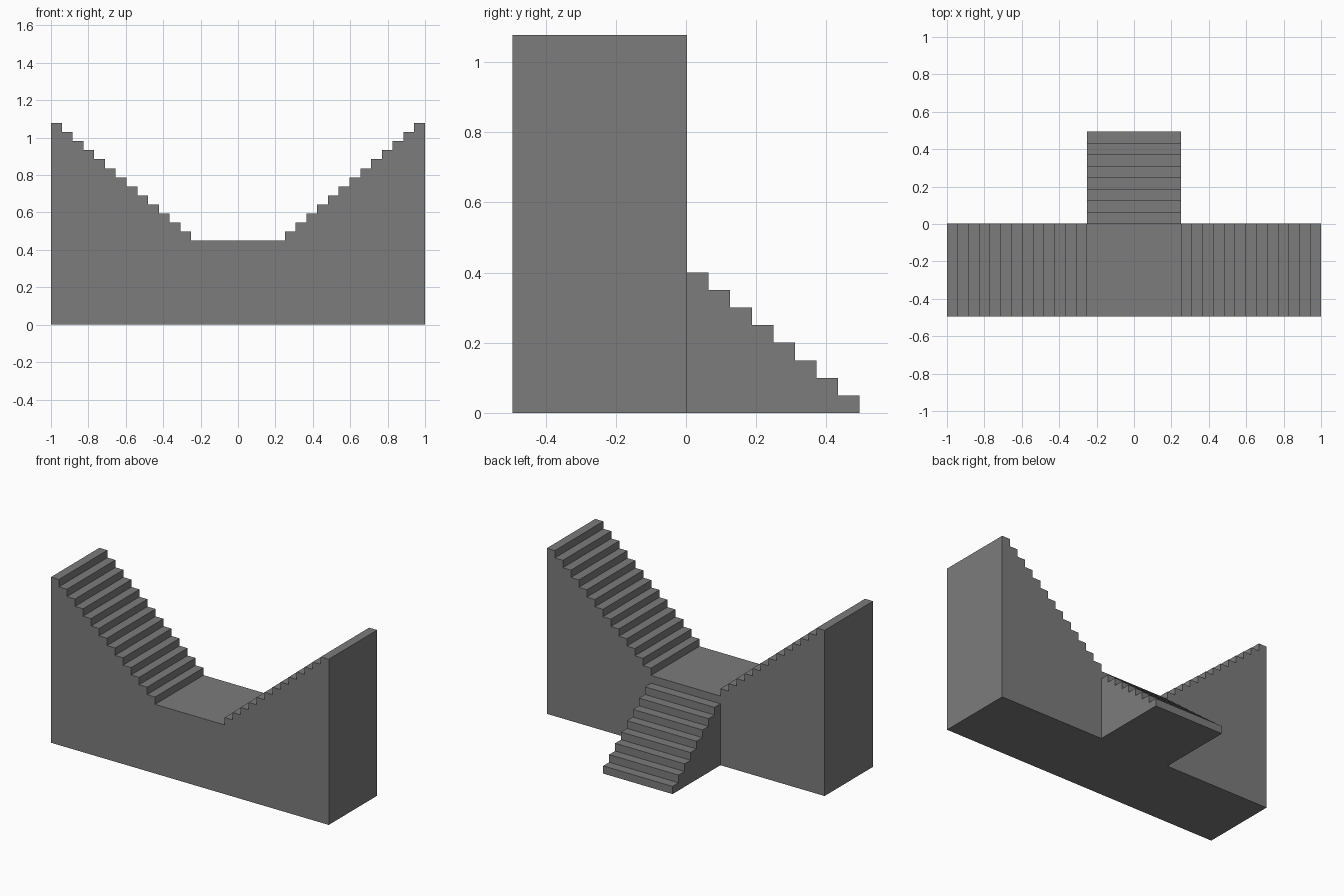
import bpy
import bmesh

old = bpy.data.objects.get("Cube")
if old:
    bpy.data.objects.remove(old, do_unlink=True)

GREY = (0.2, 0.2, 0.2, 1.0)
stone = bpy.data.materials.new("stone_grey")
stone.use_nodes = True
stone.diffuse_color = GREY
stone.node_tree.nodes["Principled BSDF"].inputs["Base Color"].default_value = GREY


def stair_points(start, end, low, high, count):
    """Zigzag from (start, low) up to (end, high), rising before each tread."""
    run, rise = (end - start) / count, (high - low) / count
    points = [(start, low)]
    for i in range(count):
        z = low + (i + 1) * rise
        points += [(start + i * run, z), (start + (i + 1) * run, z)]
    return points


def extrude_profile(name, profile, to_3d, offset):
    """Extrude a closed 2D profile into a solid."""
    bm = bmesh.new()
    face = bm.faces.new([bm.verts.new(to_3d(a, z)) for a, z in profile])
    result = bmesh.ops.extrude_face_region(bm, geom=[face])
    moved = [v for v in result["geom"] if isinstance(v, bmesh.types.BMVert)]
    bmesh.ops.translate(bm, verts=moved, vec=offset)
    bmesh.ops.recalc_face_normals(bm, faces=bm.faces)
    mesh = bpy.data.meshes.new(name)
    bm.to_mesh(mesh)
    bm.free()
    mesh.materials.append(stone)
    obj = bpy.data.objects.new(name, mesh)
    bpy.context.collection.objects.link(obj)
    return obj


FRONT, WALL_BACK, BACK = -0.495, 0.003, 0.495
HALF = 0.25

# Main block: landing with a flight rising to each side
right_side = stair_points(HALF, 1.0, 0.45, 1.078, 13)
left_side = [(-x, z) for x, z in reversed(right_side)]
extrude_profile("landing_and_side_flights",
                [(-1.0, 0.0)] + left_side + right_side + [(1.0, 0.0)],
                lambda x, z: (x, FRONT, z), (0, WALL_BACK - FRONT, 0))

# Entry flight climbing from the back up to the landing
entry = stair_points(BACK, WALL_BACK, 0.0, 0.4, 8) + [(WALL_BACK, 0.0)]
extrude_profile("entry_flight", entry,
                lambda y, z: (-HALF, y, z), (2 * HALF, 0, 0))
